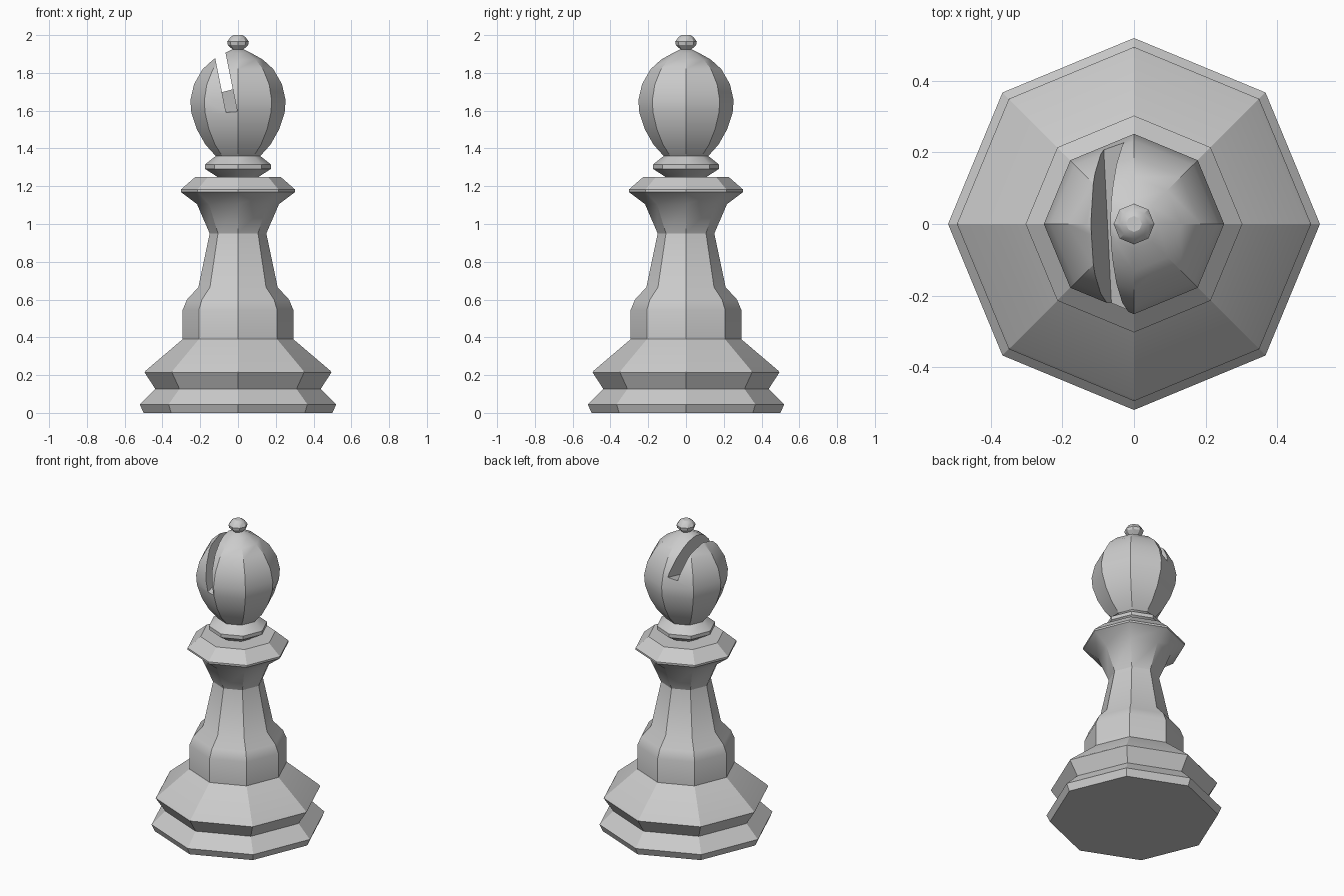
import bpy
import bmesh
import math

if "Cube" in bpy.data.objects:
    bpy.data.objects.remove(bpy.data.objects["Cube"], do_unlink=True)

SIDES = 8
GREY = (0.6, 0.6, 0.6, 1.0)

mat = bpy.data.materials.new("light grey")
mat.use_nodes = True
mat.diffuse_color = GREY
mat.node_tree.nodes["Principled BSDF"].inputs["Base Color"].default_value = GREY


def make_object(name, bm):
    bmesh.ops.recalc_face_normals(bm, faces=bm.faces)
    mesh = bpy.data.meshes.new(name)
    bm.to_mesh(mesh)
    bm.free()
    mesh.materials.append(mat)
    obj = bpy.data.objects.new(name, mesh)
    bpy.context.collection.objects.link(obj)
    return obj


def activate(obj):
    bpy.ops.object.select_all(action="DESELECT")
    obj.select_set(True)
    bpy.context.view_layer.objects.active = obj


def bridge(bm, lower, upper):
    n = len(lower)
    for i in range(n):
        j = (i + 1) % n
        bm.faces.new((lower[i], lower[j], upper[j], upper[i]))


def turned(name, profile):
    """Closed octagonal turning from (radius, height) pairs."""
    bm = bmesh.new()
    rings = []
    for r, z in profile:
        angles = [math.tau * i / SIDES for i in range(SIDES)]
        rings.append([bm.verts.new((r * math.cos(a), r * math.sin(a), z)) for a in angles])
    for lower, upper in zip(rings, rings[1:]):
        bridge(bm, lower, upper)
    bm.faces.new(rings[0])
    bm.faces.new(rings[-1])
    return make_object(name, bm)


# Stepped foot
base = turned("base", [(0.5, 0), (0.52, 0.045), (0.438, 0.127), (0.495, 0.215),
                       (0.487, 0.225), (0.293, 0.39)])

# Column with flared collar
stem = turned("stem", [(0.293, 0.39), (0.293, 0.545), (0.27, 0.6), (0.21, 0.665),
                       (0.15, 0.95), (0.217, 1.105), (0.303, 1.17), (0.303, 1.182),
                       (0.225, 1.25)])

# Thin ring under the head
neck_ring = turned("neck_ring", [(0.11, 1.25), (0.175, 1.292), (0.175, 1.315), (0.118, 1.36)])

# Egg-shaped head
head = turned("head", [(0.118, 1.36), (0.172, 1.42), (0.217, 1.5), (0.247, 1.59),
                       (0.252, 1.655), (0.233, 1.74), (0.187, 1.82), (0.132, 1.87),
                       (0.07, 1.905), (0.03, 1.925)])

# Small knob on top
finial = turned("finial", [(0.03, 1.925), (0.054, 1.948), (0.057, 1.965),
                           (0.04, 1.99), (0.022, 2.0)])

# Slanted slot through the head, its floor rising to the back
bm = bmesh.new()
ends = []
for y in (-0.5, 0.5):
    floor = 1.646 + 0.25 * y
    corners = []
    for side, z in ((-1, floor), (1, floor + 0.01), (1, 2.3), (-1, 2.3)):
        x = -0.032 - 0.2 * (z - 1.585) + side * 0.03
        corners.append(bm.verts.new((x, y, z)))
    ends.append(corners)
bridge(bm, *ends)
for corners in ends:
    bm.faces.new(corners)
cutter = make_object("slot_cutter", bm)
cutter.hide_render = True

slot = head.modifiers.new("slot", "BOOLEAN")
slot.operation = "DIFFERENCE"
slot.solver = "EXACT"
slot.object = cutter
activate(head)
bpy.ops.object.modifier_apply(modifier=slot.name)
bpy.data.objects.remove(cutter, do_unlink=True)

# Smooth along the profile, crisp at the corners
for obj in (base, stem, neck_ring, head, finial):
    activate(obj)
    bpy.ops.object.shade_smooth_by_angle(angle=math.radians(30))
